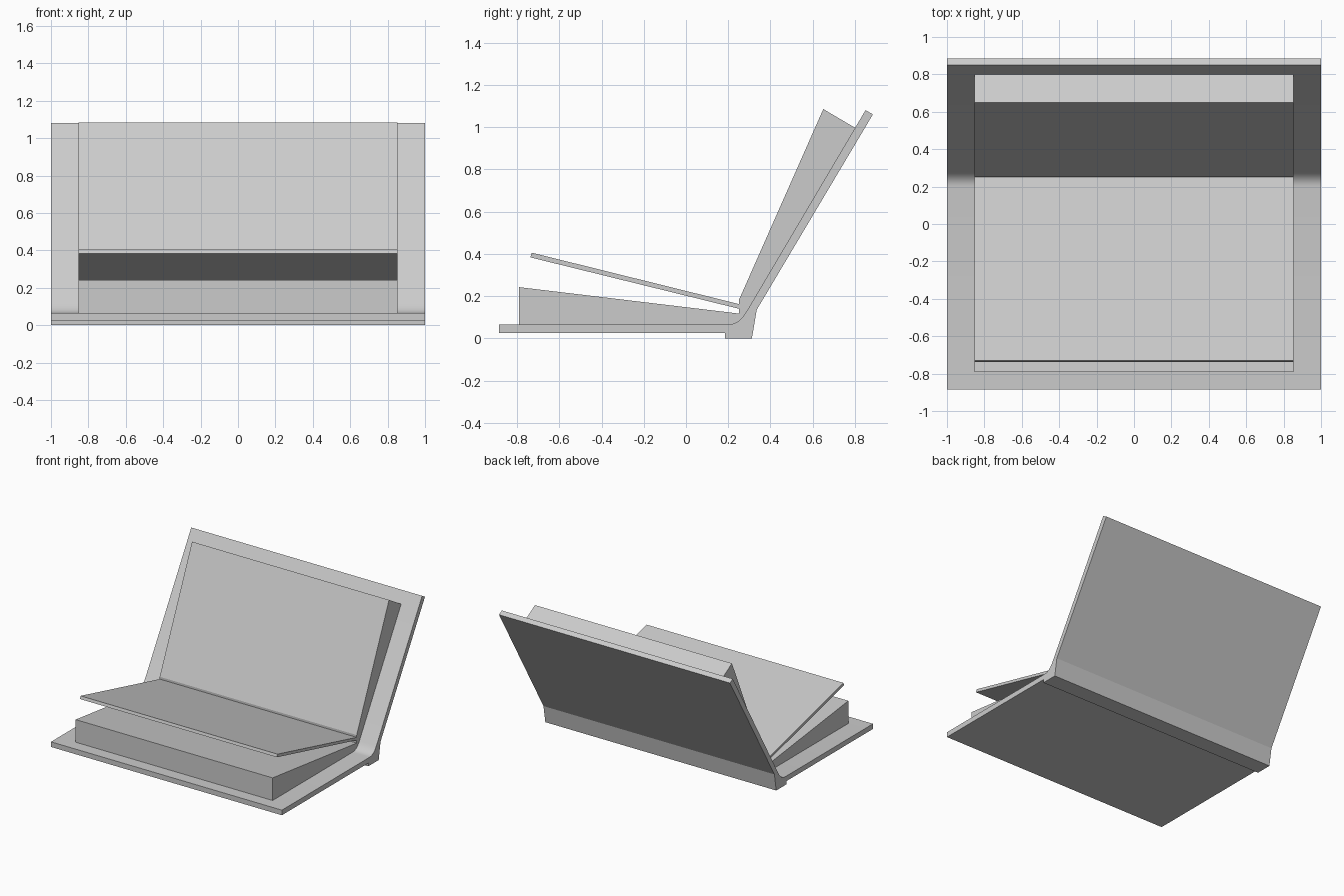
import bpy, bmesh, math
from mathutils import Vector

if "Cube" in bpy.data.objects:
    bpy.data.objects.remove(bpy.data.objects["Cube"])


def extrude_profile(name, points, half_width):
    """Solid made by sweeping a (y, z) profile across x, centred on x = 0."""
    bm = bmesh.new()
    face = bm.faces.new([bm.verts.new((-half_width, y, z)) for y, z in points])
    result = bmesh.ops.extrude_face_region(bm, geom=[face])
    moved = [v for v in result["geom"] if isinstance(v, bmesh.types.BMVert)]
    bmesh.ops.translate(bm, verts=moved, vec=(2 * half_width, 0, 0))
    bmesh.ops.recalc_face_normals(bm, faces=bm.faces)
    mesh = bpy.data.meshes.new(name)
    bm.to_mesh(mesh)
    bm.free()
    obj = bpy.data.objects.new(name, mesh)
    bpy.context.collection.objects.link(obj)
    return obj


def rounded_corner(before, corner, after, steps=6):
    a, b, c = Vector(before), Vector(corner), Vector(after)
    pts = []
    for i in range(steps + 1):
        t = i / steps
        pts.append(tuple(a * (1 - t) ** 2 + b * 2 * t * (1 - t) + c * t ** 2))
    return pts


# Cover: front board, stepped spine and leaning back board, with a soft inner fold
fold = rounded_corner((0.285, 0.124), (0.25, 0.065), (0.20, 0.065))
cover = extrude_profile("cover", [
    (-0.885, 0.065), (-0.885, 0.025), (0.185, 0.025), (0.185, 0.0),
    (0.312, 0.0), (0.335, 0.135), (0.885, 1.06), (0.85, 1.08)] + fold, 1.0)
bpy.context.view_layer.objects.active = cover
cover.select_set(True)
bpy.ops.object.shade_smooth_by_angle(angle=math.radians(15))

# Page blocks resting on each board, and the lifted leaf between them
PAGE_HALF = 0.853
extrude_profile("front_pages", [
    (-0.79, 0.065), (0.25, 0.065), (0.25, 0.117), (-0.79, 0.242)], PAGE_HALF)
extrude_profile("back_pages", [
    (0.25, 0.065), (0.803, 0.995), (0.65, 1.085), (0.25, 0.18)], PAGE_HALF)
extrude_profile("lifted_leaf", [
    (0.25, 0.14), (0.25, 0.162), (-0.73, 0.405), (-0.737, 0.383)], PAGE_HALF)
